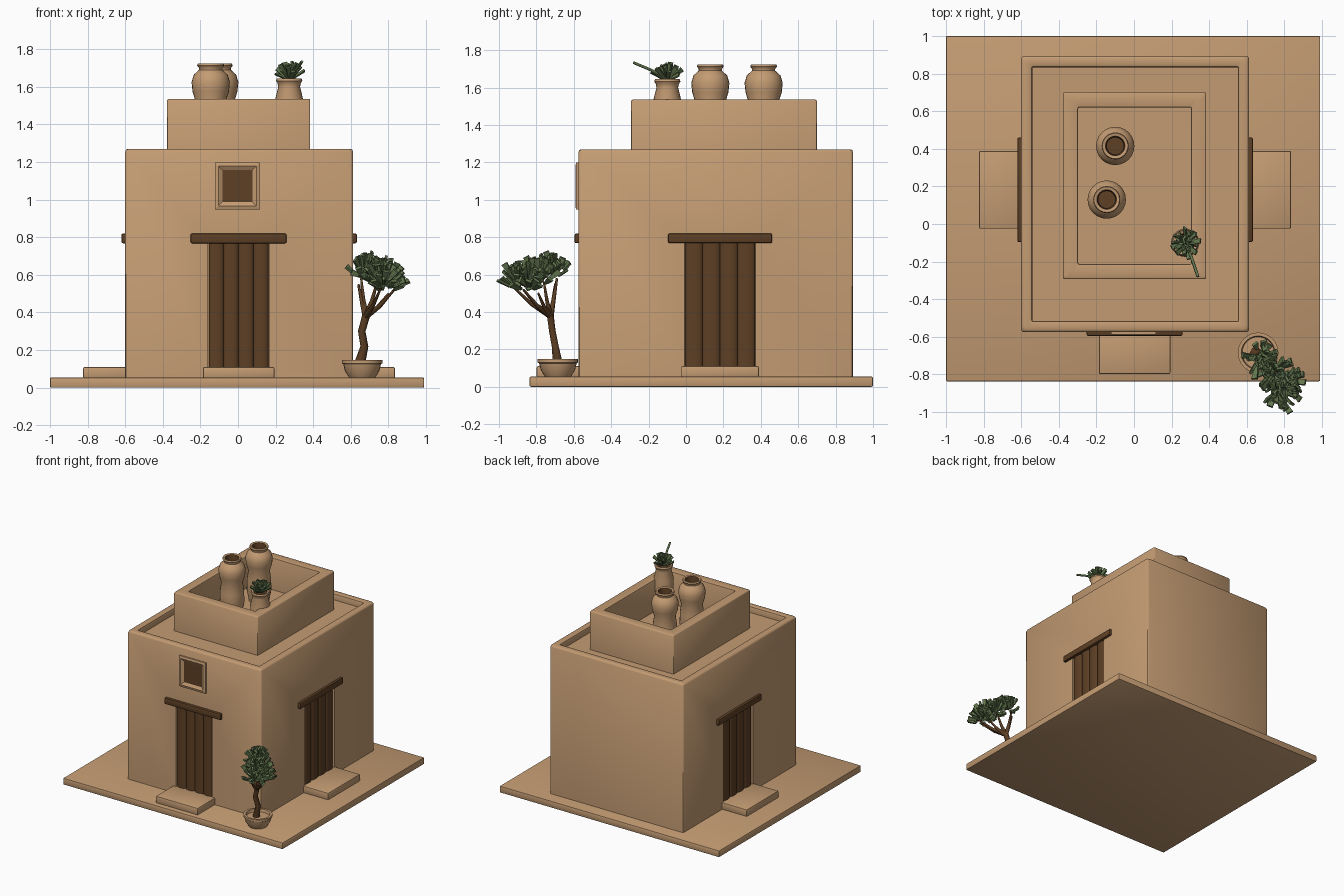
import bpy, bmesh, math, random
from mathutils import Vector, Matrix

if "Cube" in bpy.data.objects:
    bpy.data.objects.remove(bpy.data.objects["Cube"])

random.seed(4)


def material(name, rgb):
    m = bpy.data.materials.new(name)
    m.diffuse_color = (*rgb, 1)
    m.use_nodes = True
    m.node_tree.nodes["Principled BSDF"].inputs["Base Color"].default_value = m.diffuse_color
    return m


CLAY = material("clay", (0.55, 0.33, 0.17))
WOOD = material("dark_wood", (0.11, 0.05, 0.018))
LEAF = material("leaf_green", (0.125, 0.185, 0.078))


def shade(ob):
    bpy.context.view_layer.objects.active = ob
    ob.select_set(True)
    bpy.ops.object.shade_smooth_by_angle(angle=math.radians(40))
    ob.select_set(False)


def finish(bm, name, *mats, smooth=True):
    me = bpy.data.meshes.new(name)
    bm.to_mesh(me)
    bm.free()
    ob = bpy.data.objects.new(name, me)
    bpy.context.collection.objects.link(ob)
    for m in mats:
        me.materials.append(m)
    if smooth:
        shade(ob)
    return ob


def add_box(bm, lo, hi):
    lo, hi = Vector(lo), Vector(hi)
    mat = Matrix.Translation((lo + hi) / 2) @ Matrix.Diagonal((*(hi - lo), 1))
    return bmesh.ops.create_cube(bm, size=1, matrix=mat)["verts"]


def box(name, lo, hi, mat, bevel=0.008):
    bm = bmesh.new()
    add_box(bm, lo, hi)
    if bevel:
        bmesh.ops.bevel(bm, geom=bm.edges[:], offset=bevel, segments=2,
                        affect='EDGES', profile=0.5)
    return finish(bm, name, mat)


def tray(name, x0, x1, y0, y1, z0, z1, wall, floor, bevel):
    """Closed block with a parapet around a sunken top."""
    bm = bmesh.new()

    def ring(i, z):
        return [bm.verts.new((x, y, z)) for x, y in
                ((x0 + i, y0 + i), (x1 - i, y0 + i), (x1 - i, y1 - i), (x0 + i, y1 - i))]

    rings = [ring(0, z0), ring(0, z1), ring(wall, z1), ring(wall, floor)]
    for a, b in zip(rings, rings[1:]):
        for i in range(4):
            j = (i + 1) % 4
            bm.faces.new((a[i], a[j], b[j], b[i]))
    bm.faces.new(rings[-1])
    bm.faces.new(rings[0][::-1])
    edges = [e for e in bm.edges if min(v.co.z for v in e.verts) > floor + 0.01
             or (abs(e.verts[0].co.z - e.verts[1].co.z) > 0.1)]
    bmesh.ops.bevel(bm, geom=edges, offset=bevel, segments=2, affect='EDGES', profile=0.5)
    return finish(bm, name, CLAY)


def lathe(name, centre, profile, dark_from=None, segs=24):
    """Turned pot; profile spans after dark_from take the dark colour."""
    bm = bmesh.new()
    rows = [[bm.verts.new((centre[0] + r * math.cos(2 * math.pi * k / segs),
                           centre[1] + r * math.sin(2 * math.pi * k / segs), z))
             for k in range(segs)] for r, z in profile]
    for n, (a, b) in enumerate(zip(rows, rows[1:])):
        for i in range(segs):
            j = (i + 1) % segs
            f = bm.faces.new((a[i], a[j], b[j], b[i]))
            f.material_index = int(dark_from is not None and n >= dark_from)
    bm.faces.new(rows[0][::-1])
    bm.faces.new(rows[-1]).material_index = int(dark_from is not None)
    return finish(bm, name, CLAY, WOOD)


def branch(name, pts, mat):
    """Tapering tube through (x, y, z, radius) points."""
    cu = bpy.data.curves.new(name, 'CURVE')
    cu.dimensions = '3D'
    cu.bevel_depth = 1
    cu.bevel_resolution = 1
    cu.use_fill_caps = True
    sp = cu.splines.new('POLY')
    sp.points.add(len(pts) - 1)
    for p, (x, y, z, r) in zip(sp.points, pts):
        p.co = (x, y, z, 1)
        p.radius = r
    cu.materials.append(mat)
    bpy.context.collection.objects.link(bpy.data.objects.new(name, cu))


def add_leaf(bm, base, direction, length, width):
    rot = direction.to_track_quat('Z', 'Y').to_matrix().to_4x4()
    spin = Matrix.Rotation(random.uniform(0, 6.28), 4, 'Z')
    for v in add_box(bm, (-width / 2, -width / 5, 0), (width / 2, width / 5, length)):
        if v.co.z < length / 2:
            v.co.x *= 0.5
        v.co = Matrix.Translation(base) @ rot @ spin @ v.co


# Ground slab and house walls
box("ground_slab", (-1, -0.837, 0), (0.99, 1.0, 0.055), CLAY)
house = tray("house_body", -0.6, 0.612, -0.575, 0.893, 0.05, 1.27, 0.06, 1.22, 0.015)
tray("roof_parapet", -0.377, 0.384, -0.293, 0.70, 1.2, 1.535, 0.08, 1.275, 0.008)


def door(side, place, wide, plank_wide):
    """Recessed planks, lintel and step; local -y is outward, wall at y = 0."""
    half = 0.158 * plank_wide
    cutter = box(f"{side}_door_cutter", (-half - 0.004, -0.1, 0.09), (half + 0.004, 0.03, 0.78),
                 CLAY, bevel=0)
    cutter.matrix_world = place
    cutter.hide_render = True
    mod = house.modifiers.new("opening", 'BOOLEAN')
    mod.operation = 'DIFFERENCE'
    mod.object = cutter
    bpy.context.view_layer.objects.active = house
    bpy.ops.object.modifier_apply(modifier=mod.name)
    bpy.data.objects.remove(cutter)
    parts = []
    for i in range(4):
        bm = bmesh.new()
        mat = (Matrix.Translation(((i - 1.5) * half / 2, 0.016, 0.44))
               @ Matrix.Diagonal((plank_wide, 0.42, 1, 1)))
        bmesh.ops.create_cone(bm, cap_ends=True, segments=16, radius1=0.0395,
                              radius2=0.0395, depth=0.69, matrix=mat)
        parts.append(finish(bm, f"{side}_door_plank_{i + 1}", WOOD))
    parts.append(box(f"{side}_lintel", (-0.255 * wide, -0.02, 0.768),
                     (0.255 * wide, 0.03, 0.82), WOOD))
    parts.append(box(f"{side}_step", (-0.19 * wide, -0.223, 0.05),
                     (0.19 * wide, 0.03, 0.11), CLAY))
    for ob in parts:
        ob.matrix_world = place


turn = Matrix.Rotation(math.pi / 2, 4, 'Z')
door("front", Matrix.Translation((0.003, -0.575, 0)), 1, 1)
door("right", Matrix.Translation((0.612, 0.182, 0)) @ turn, 1.09, 1.18)
door("left", Matrix.Translation((-0.6, 0.182, 0)) @ turn.inverted(), 1.09, 1.18)
shade(house)

# Front window: sloping frame around a dark panel
bm = bmesh.new()
rows = []
for inset, y in ((0, -0.57), (0, -0.587), (0.018, -0.592), (0.04, -0.579)):
    rows.append([bm.verts.new((x, y, z)) for x, z in
                 ((-0.123 + inset, 0.947 + inset), (0.117 - inset, 0.947 + inset),
                  (0.117 - inset, 1.198 - inset), (-0.123 + inset, 1.198 - inset))])
for a, b in zip(rows, rows[1:]):
    for i in range(4):
        j = (i + 1) % 4
        bm.faces.new((a[i], a[j], b[j], b[i]))
bm.faces.new(rows[-1]).material_index = 1
finish(bm, "window", CLAY, WOOD, smooth=False)

# Tall roof jars
JAR = [(0.075, 1.275), (0.092, 1.36), (0.09, 1.45), (0.08, 1.52), (0.097, 1.575),
       (0.102, 1.625), (0.09, 1.665), (0.062, 1.69), (0.062, 1.70), (0.072, 1.712),
       (0.068, 1.724), (0.052, 1.72), (0.045, 1.68), (0.045, 1.62)]
lathe("front_jar", (-0.145, 0.13), JAR, dark_from=11)
lathe("back_jar", (-0.10, 0.415), JAR, dark_from=11)

# Roof plant pot with succulent
POT = [(0.055, 1.275), (0.07, 1.38), (0.075, 1.53), (0.058, 1.60), (0.062, 1.62),
       (0.07, 1.632), (0.066, 1.645), (0.05, 1.642), (0.045, 1.61)]
lathe("roof_pot", (0.272, -0.10), POT, dark_from=7)
bm = bmesh.new()
for k in range(26):
    a, tilt = k * 2.4, 0.1 + 1.1 * k / 26
    d = Vector((math.cos(a) * math.sin(tilt), math.sin(a) * math.sin(tilt), math.cos(tilt)))
    add_leaf(bm, Vector((0.275, -0.10, 1.635)) + d * 0.01, d,
             random.uniform(0.07, 0.095), 0.026)
finish(bm, "roof_plant_leaves", LEAF, smooth=False)
branch("roof_plant_stalk", [(0.28, -0.11, 1.655, 0.008), (0.31, -0.19, 1.695, 0.008),
                            (0.34, -0.28, 1.733, 0.008)], LEAF)

# Ground bowl and small tree
BOWL = [(0.07, 0.055), (0.092, 0.09), (0.10, 0.125), (0.108, 0.13), (0.108, 0.148),
        (0.09, 0.148), (0.085, 0.125)]
lathe("tree_bowl", (0.66, -0.685), BOWL)
fork = (0.68, -0.725, 0.38)
branch("tree_trunk", [(0.645, -0.685, 0.12, 0.03), (0.672, -0.70, 0.22, 0.021),
                      (0.658, -0.715, 0.30, 0.02), (*fork, 0.021)], WOOD)
TIPS = [(0.655, -0.69, 0.58), (0.74, -0.76, 0.56), (0.83, -0.87, 0.52),
        (0.76, -0.92, 0.53), (0.64, -0.70, 0.55), (0.80, -0.79, 0.50)]
for i, t in enumerate(TIPS):
    mid = [(f + e) / 2 for f, e in zip(fork, t)]
    branch(f"tree_branch_{i + 1}", [(*fork, 0.018), (mid[0], mid[1], mid[2] - 0.015, 0.011),
                                    (*t, 0.006)], WOOD)
bm = bmesh.new()
for c in ((0.675, -0.71, 0.605), (0.75, -0.79, 0.585), (0.80, -0.85, 0.55), (0.775, -0.895, 0.55)):
    for _ in range(40):
        a, h = random.uniform(0, 2 * math.pi), random.uniform(-0.45, 1)
        s = math.sqrt(1 - h * h)
        d = Vector((math.cos(a) * s, math.sin(a) * s, h))
        base = Vector(c) + Vector((d.x, d.y, d.z * 1.35)) * random.uniform(0.01, 0.06)
        add_leaf(bm, base, (d * 0.7 + Vector((0.12, -0.12, 0.5))).normalized(),
                 random.uniform(0.05, 0.075), 0.034)
finish(bm, "tree_leaves", LEAF, smooth=False)
